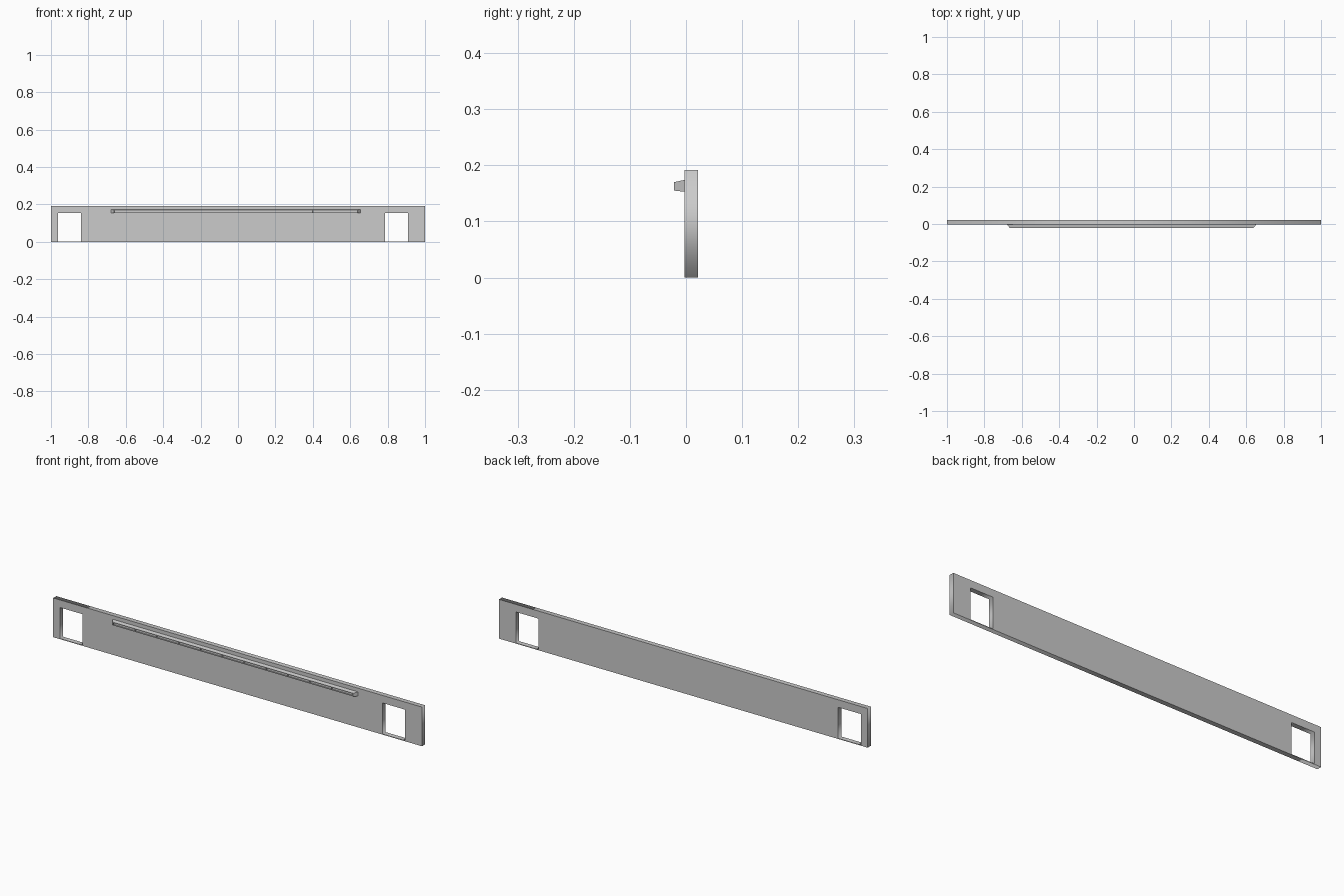
import bpy, bmesh

if "Cube" in bpy.data.objects:
    bpy.data.objects.remove(bpy.data.objects["Cube"])


def add_loop(curve, x0, x1, z0, z1):
    s = curve.splines.new('POLY')
    s.points.add(3)
    for p, (x, z) in zip(s.points, [(x0, z0), (x1, z0), (x1, z1), (x0, z1)]):
        p.co = (x, z, 0, 1)
    s.use_cyclic_u = True


# Long flat panel with two window openings above a thin sill
outline = bpy.data.curves.new("wall_panel", 'CURVE')
outline.dimensions = '2D'
outline.fill_mode = 'BOTH'
outline.extrude = 0.012
add_loop(outline, -1, 1, 0, 0.192)
add_loop(outline, -0.963, -0.84, 0.003, 0.155)
add_loop(outline, 0.785, 0.908, 0.003, 0.155)
panel = bpy.data.objects.new("wall_panel", outline)
bpy.context.collection.objects.link(panel)
panel.rotation_euler.x = 1.5707963
panel.location.y = 0.009
bpy.context.view_layer.objects.active = panel
panel.select_set(True)
bpy.ops.object.convert(target='MESH')

# Tapered front rail: cross-sections lofted along x, sloped end caps
SEGMENTS = 11
X0, X1 = -0.664, 0.639
BACK, FRONT = -0.003, -0.021
bm = bmesh.new()
rings = []
for i in range(SEGMENTS + 1):
    x = X0 + (X1 - X0) * i / SEGMENTS
    flare = -0.015 if i == 0 else 0.015 if i == SEGMENTS else 0
    section = [(x + flare, BACK, 0.153), (x, FRONT, 0.155),
               (x, FRONT, 0.170), (x + flare, BACK, 0.174)]
    rings.append([bm.verts.new(c) for c in section])
front_faces = []
for a, b in zip(rings, rings[1:]):
    for j in range(4):
        k = (j + 1) % 4
        f = bm.faces.new((a[j], a[k], b[k], b[j]))
        if j == 1:
            front_faces.append(f)
bm.faces.new(rings[0])
bm.faces.new(rings[-1])
bmesh.ops.recalc_face_normals(bm, faces=bm.faces)

# Shallow slots in the front of the rail
bmesh.ops.inset_individual(bm, faces=front_faces, thickness=0.003)
bmesh.ops.inset_individual(bm, faces=front_faces, thickness=0.0005, depth=-0.005)
mesh = bpy.data.meshes.new("front_rail")
bm.to_mesh(mesh)
bm.free()
bpy.context.collection.objects.link(bpy.data.objects.new("front_rail", mesh))
